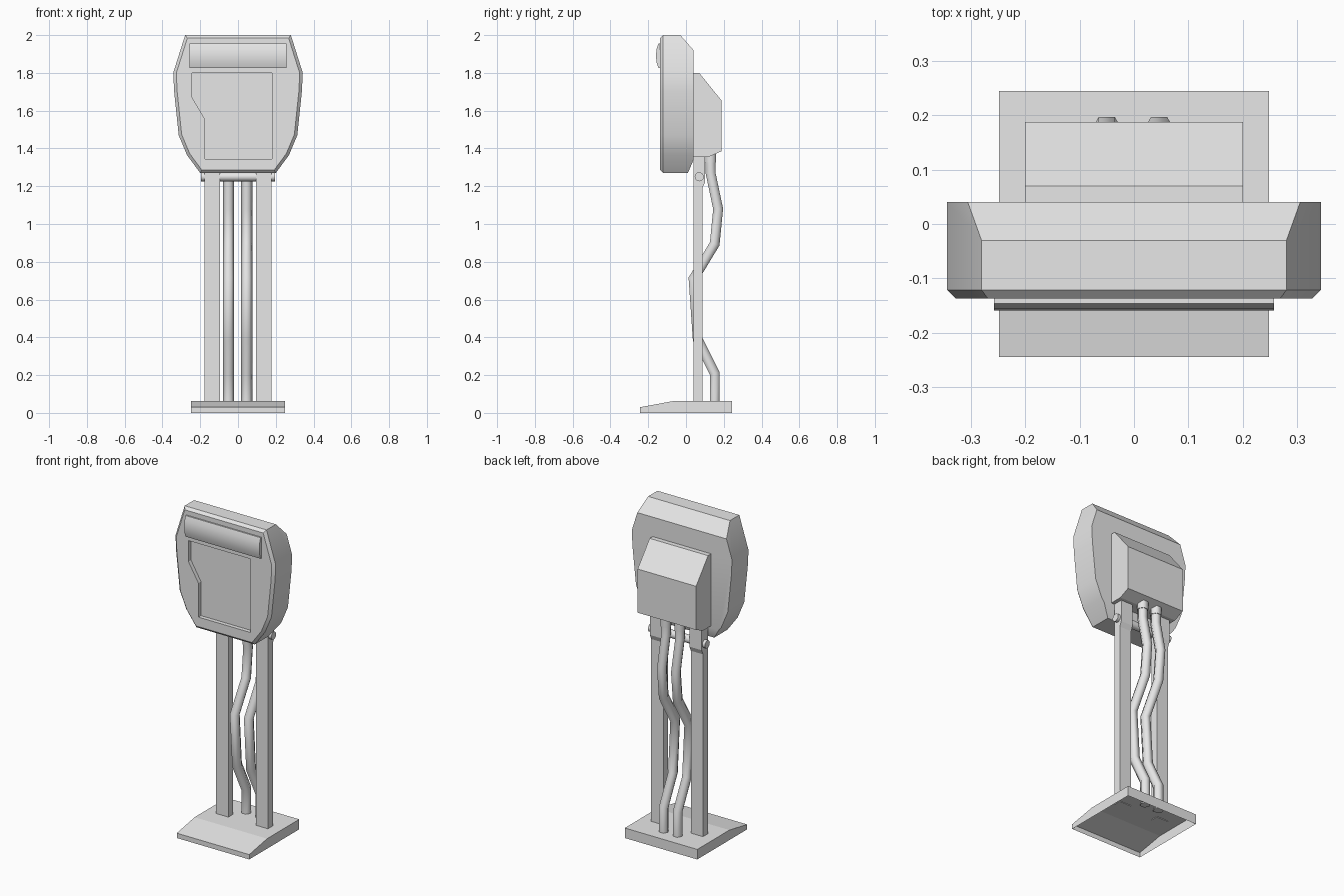
import bpy, bmesh, math
from mathutils import Vector

cube = bpy.data.objects.get("Cube")
if cube:
    bpy.data.objects.remove(cube)

grey = bpy.data.materials.new("plain grey")
grey.use_nodes = True
grey.diffuse_color = (0.8, 0.8, 0.8, 1)
grey.node_tree.nodes["Principled BSDF"].inputs["Base Color"].default_value = (0.8, 0.8, 0.8, 1)


def finish(name, bm, angle=30):
    """Turn a bmesh into a named, shaded object."""
    bmesh.ops.recalc_face_normals(bm, faces=bm.faces)
    mesh = bpy.data.meshes.new(name)
    bm.to_mesh(mesh)
    bm.free()
    mesh.materials.append(grey)
    obj = bpy.data.objects.new(name, mesh)
    bpy.context.collection.objects.link(obj)
    shade(obj, angle)
    return obj


def shade(obj, angle):
    bpy.ops.object.select_all(action="DESELECT")
    obj.select_set(True)
    bpy.context.view_layer.objects.active = obj
    bpy.ops.object.shade_smooth_by_angle(angle=math.radians(angle))


def prism(points, axis, start, end):
    """Extrude a 2D outline along x (points are y, z) or y (points are x, z)."""
    bm = bmesh.new()
    place = (lambda a, b: (start, a, b)) if axis == "x" else (lambda a, b: (a, start, b))
    face = bm.faces.new([bm.verts.new(place(a, b)) for a, b in points])
    ext = bmesh.ops.extrude_face_region(bm, geom=[face])["geom"]
    move = Vector((end - start, 0, 0)) if axis == "x" else Vector((0, end - start, 0))
    bmesh.ops.translate(bm, vec=move, verts=[v for v in ext if isinstance(v, bmesh.types.BMVert)])
    bmesh.ops.recalc_face_normals(bm, faces=bm.faces)
    return bm


def slice_off(bm, point, normal):
    """Cut away everything beyond a plane and cap the cut."""
    cut = bmesh.ops.bisect_plane(bm, geom=bm.verts[:] + bm.edges[:] + bm.faces[:],
                                 plane_co=point, plane_no=normal, clear_outer=True)
    edges = [e for e in cut["geom_cut"] if isinstance(e, bmesh.types.BMEdge)]
    bmesh.ops.contextual_create(bm, geom=edges)


def tube(bm, path, x, radius, sides=6):
    """Sweep a mitred ring along a path of (y, z) points at a fixed x."""
    pts = [Vector((x, y, z)) for y, z in path]
    rings = []
    for i, p in enumerate(pts):
        before = (p - pts[i - 1]).normalized() if i else None
        after = (pts[i + 1] - p).normalized() if i < len(pts) - 1 else None
        tangent = ((before or after) + (after or before)).normalized()
        side = Vector((1, 0, 0))
        out = tangent.cross(side)
        miter = 1 / max(0.5, tangent.dot(after or before))
        ring = []
        for k in range(sides):
            a = math.tau * k / sides
            ring.append(bm.verts.new(p + radius * (math.cos(a) * side + math.sin(a) * miter * out)))
        rings.append(ring)
    for lo, hi in zip(rings, rings[1:]):
        for k in range(sides):
            n = (k + 1) % sides
            bm.faces.new((lo[k], lo[n], hi[n], hi[k]))
    bm.faces.new(rings[0])
    bm.faces.new(rings[-1])


# Base: wedge-fronted shell, open underneath
base = prism([(-0.244, 0), (-0.244, 0.03), (-0.07, 0.062), (0.244, 0.062), (0.244, 0)],
             "x", -0.248, 0.248)
under = [f for f in base.faces if f.calc_center_median().z < 0.001]
bmesh.ops.delete(base, geom=under, context="FACES_ONLY")
finish("base", base, 5)

# Posts with a thicker bracket at the top
post = [(0.04, 0.058), (0.087, 0.058), (0.087, 1.19), (0.1, 1.22), (0.1, 1.36), (0.04, 1.36)]
for name, side in (("left_post", 1), ("right_post", -1)):
    finish(name, prism(post, "x", side * 0.094, side * 0.177), 5)

# Hinge pin through both posts
pin = bmesh.new()
bmesh.ops.create_cone(pin, cap_ends=True, segments=16, radius1=0.024, radius2=0.024, depth=0.39)
for v in pin.verts:
    v.co = Vector((v.co.z, 0.07 + v.co.x, 1.25 + v.co.y))
finish("hinge_pin", pin)

# Cables with collars under the rear housing
cable_path = [(0.152, 0.055), (0.152, 0.21), (0.062, 0.39), (0.04, 0.71),
              (0.152, 0.895), (0.17, 1.08), (0.13, 1.27), (0.13, 1.34)]
for name, x in (("left", 0.046), ("right", -0.05)):
    cable = bmesh.new()
    tube(cable, cable_path, x, 0.03)
    finish(name + "_cable", cable, 65)
    collar = bmesh.new()
    tube(collar, [(0.13, 1.325), (0.13, 1.38)], x, 0.034)
    finish(name + "_collar", collar, 65)

# Head: rounded shield outline, bevelled front, chamfered back
half = [(0.28, 2), (0.343, 1.8), (0.338, 1.7), (0.314, 1.47), (0.27, 1.365), (0.2, 1.27)]
outline = half + [(-x, z) for x, z in reversed(half)]
head = prism(outline, "y", -0.137, 0.04)
front = [e for e in head.edges if all(v.co.y < -0.13 for v in e.verts)]
bmesh.ops.bevel(head, geom=front, offset=0.016, segments=1, affect="EDGES")
slice_off(head, (0, 0.04, 1.92), (0, 0.08, 0.07))
slice_off(head, (0, 0.04, 1.34), (0, 0.07, -0.03))
head = finish("head", head, 28)

# Recessed screen with a stepped left-hand edge
screen = [(-0.243, 1.8), (0.18, 1.8), (0.18, 1.345), (-0.175, 1.345), (-0.175, 1.555), (-0.243, 1.67)]
cutter = finish("screen_cutter", prism(screen, "y", -0.2, -0.112))
cutter.hide_render = True
recess = head.modifiers.new("screen_recess", "BOOLEAN")
recess.operation = "DIFFERENCE"
recess.solver = "EXACT"
recess.object = cutter
bpy.context.view_layer.objects.active = head
bpy.ops.object.modifier_apply(modifier=recess.name)
bpy.data.objects.remove(cutter)
shade(head, 28)

# Bulged header panel
panel = [(-0.13, 1.955), (-0.146, 1.955), (-0.156, 1.925), (-0.159, 1.89),
         (-0.156, 1.855), (-0.146, 1.825), (-0.13, 1.825)]
finish("header_panel", prism(panel, "x", -0.257, 0.257))

# Rear housing with sloped top
housing = [(0.03, 1.8), (0.07, 1.8), (0.187, 1.655), (0.187, 1.385), (0.12, 1.355), (0.03, 1.355)]
finish("rear_housing", prism(housing, "x", -0.2, 0.2), 5)
